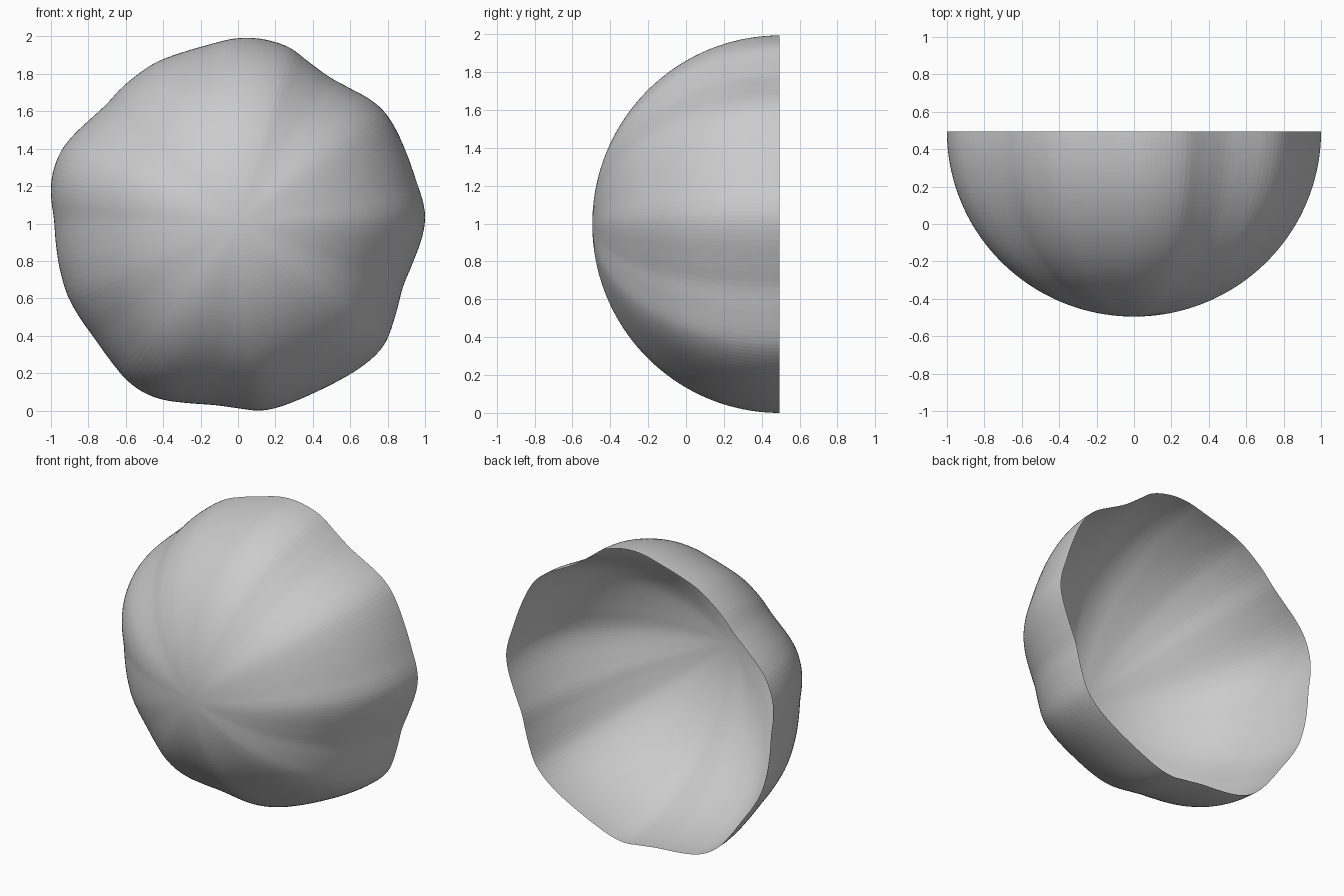
import bpy, bmesh, math

if "Cube" in bpy.data.objects:
    bpy.data.objects.remove(bpy.data.objects["Cube"])

# Wavy rim outline, (x, z), clockwise from the top
RIM = [(.06, 1.995), (.17, 1.98), (.28, 1.94), (.38, 1.865), (.49, 1.785), (.60, 1.725),
       (.706, 1.666), (.786, 1.596), (.85, 1.495), (.91, 1.356), (.957, 1.22),
       (.99, 1.115), (1.0, 1.024), (.98, .917), (.93, .783), (.882, .666),
       (.85, .543), (.807, .409), (.76, .329), (.68, .254), (.572, .184),
       (.438, .115), (.305, .056), (.198, .019), (.107, .006), (.01, .017),
       (-.123, .035), (-.257, .045), (-.39, .062), (-.497, .099), (-.594, .168),
       (-.684, .275), (-.765, .388), (-.845, .50), (-.91, .618), (-.952, .757),
       (-.973, .89), (-.984, 1.024), (-1.0, 1.158), (-.99, 1.275), (-.947, 1.388),
       (-.877, 1.479), (-.78, 1.57), (-.70, 1.644), (-.615, 1.735), (-.508, 1.82),
       (-.417, 1.874), (-.283, 1.922), (-.15, 1.96), (-.043, 1.987)]
STEPS, RINGS, DEPTH = 4, 56, 0.99


def smooth_loop(pts, steps):
    """Closed Catmull-Rom curve through the points."""
    n, out = len(pts), []
    for i in range(n):
        a, b, c, d = (pts[(i + k) % n] for k in (-1, 0, 1, 2))
        for s in range(steps):
            t = s / steps
            out.append(tuple(0.5 * (2 * q + (r - p) * t + (2 * p - 5 * q + 4 * r - w) * t * t
                                    + (3 * q - p - 3 * r + w) * t ** 3)
                             for p, q, r, w in zip(a, b, c, d)))
    return out


# Settle the outline on the ground
loop = smooth_loop(RIM, STEPS)
low = min(z for _, z in loop)
high = max(z for _, z in loop)
loop = [(x, (z - low) * 1.993 / (high - low)) for x, z in loop]
mid = 0.997

# Open half dome: the outline shrinks along a quarter circle to the front apex
bm = bmesh.new()
apex = bm.verts.new((0, -DEPTH / 2, mid))
prev = None
for j in range(1, RINGS + 1):
    a = math.pi / 2 * j / RINGS
    s, y = math.sin(a), DEPTH / 2 - DEPTH * math.cos(a)
    ring = [bm.verts.new((x * s, y, mid + (z - mid) * s)) for x, z in loop]
    for i in range(len(ring)):
        k = (i + 1) % len(ring)
        if prev:
            bm.faces.new((prev[i], prev[k], ring[k], ring[i]))
        else:
            bm.faces.new((apex, ring[k], ring[i]))
    prev = ring
bmesh.ops.recalc_face_normals(bm, faces=bm.faces)
bm.normal_update()
# Outside faces must look away from the dome's middle
f = next(iter(apex.link_faces))
if f.normal.y > 0:
    bmesh.ops.reverse_faces(bm, faces=bm.faces)

mesh = bpy.data.meshes.new("wavy_half_dome")
bm.to_mesh(mesh)
bm.free()
dome = bpy.data.objects.new("wavy_half_dome", mesh)
bpy.context.collection.objects.link(dome)

grey = bpy.data.materials.new("light_grey")
grey.diffuse_color = (0.6, 0.6, 0.6, 1)
grey.use_nodes = True
grey.node_tree.nodes["Principled BSDF"].inputs["Base Color"].default_value = grey.diffuse_color
mesh.materials.append(grey)
